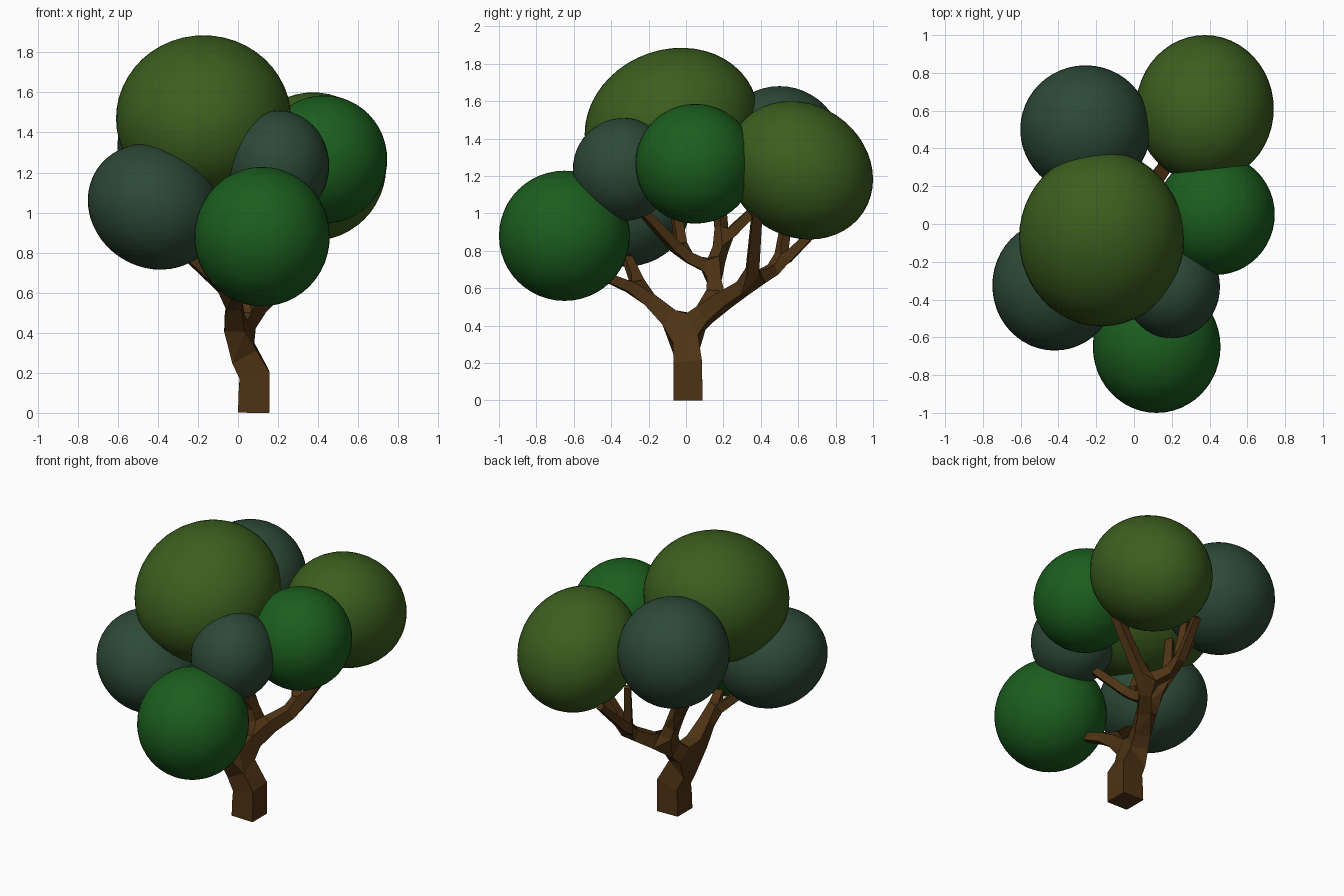
import bpy, bmesh, math
from mathutils import Matrix, Vector

if "Cube" in bpy.data.objects:
    bpy.data.objects.remove(bpy.data.objects["Cube"])


def material(name, rgb):
    m = bpy.data.materials.new(name)
    m.diffuse_color = (*rgb, 1)
    m.use_nodes = True
    m.node_tree.nodes["Principled BSDF"].inputs["Base Color"].default_value = m.diffuse_color
    return m


olive = material("olive_leaf", (0.045, 0.112, 0.013))
teal = material("teal_leaf", (0.026, 0.067, 0.038))
green = material("green_leaf", (0.011, 0.112, 0.013))
bark = material("bark", (0.075, 0.033, 0.007))


def foliage(name, mat, centre, radii, xz=0.0, yz=0.0):
    """Smooth ellipsoid with given half extents, leaned by xz / yz shares."""
    rx, ry, rz = radii
    rest = math.sqrt(1 - xz * xz - yz * yz)
    shape = Matrix(((rx, 0, 0, 0), (0, ry, 0, 0),
                    (rz * xz, rz * yz, rz * rest, 0), (0, 0, 0, 1)))
    bm = bmesh.new()
    bmesh.ops.create_uvsphere(bm, u_segments=48, v_segments=24, radius=1,
                              matrix=Matrix.Translation(centre) @ shape)
    for f in bm.faces:
        f.smooth = True
    me = bpy.data.meshes.new(name)
    bm.to_mesh(me)
    bm.free()
    me.materials.append(mat)
    bpy.context.collection.objects.link(bpy.data.objects.new(name, me))


# Foliage balls
foliage("crown_foliage", olive, (-0.172, -0.077, 1.47), (0.437, 0.465, 0.415), yz=0.11)
foliage("back_right_foliage", olive, (0.375, 0.61, 1.23), (0.365, 0.39, 0.37), yz=-0.13)
foliage("right_foliage", green, (0.43, 0.05, 1.265), (0.315, 0.32, 0.32))
foliage("front_foliage", green, (0.12, -0.65, 0.88), (0.338, 0.35, 0.348))
foliage("front_right_foliage", teal, (0.2, -0.333, 1.235), (0.255, 0.272, 0.275))
foliage("front_left_foliage", teal, (-0.42, -0.325, 1.03), (0.33, 0.345, 0.315), xz=-0.1)
foliage("back_left_foliage", teal, (-0.257, 0.5, 1.335), (0.345, 0.34, 0.345))

# Trunk and branches: node -> (parent, position, half thickness), skinned square
nodes = {
    "base": (None, (0.078, 0.01, 0), 0.078),
    "knee": ("base", (0.082, 0.01, 0.19), 0.076),
    "crotch": ("knee", (-0.015, -0.01, 0.37), 0.062),
    # front limb
    "front": ("crotch", (-0.02, -0.24, 0.58), 0.032),
    "front_tip": ("front", (0.06, -0.5, 0.69), 0.02),
    "front_left_tip": ("front", (-0.27, -0.33, 0.8), 0.02),
    # back limb
    "back": ("crotch", (0.05, 0.15, 0.5), 0.045),
    "back_fork": ("back", (0.2, 0.35, 0.63), 0.034),
    "back_right_tip": ("back_fork", (0.46, 0.38, 1.0), 0.026),
    "back_outer": ("back_fork", (0.08, 0.5, 0.72), 0.028),
    "back_outer_tip": ("back_outer", (0.12, 0.74, 0.96), 0.02),
    "back_left_tip": ("back_outer", (0.05, 0.55, 1.04), 0.02),
    # middle limb
    "middle": ("back", (-0.03, 0.15, 0.7), 0.034),
    "middle_front": ("middle", (0.0, -0.02, 0.78), 0.028),
    "middle_right_tip": ("middle_front", (0.13, -0.24, 1.02), 0.022),
    "crown_tip": ("middle_front", (-0.15, -0.07, 1.12), 0.022),
    "middle_back": ("middle", (-0.1, 0.2, 0.86), 0.03),
    "crown_back_tip": ("middle_back", (-0.15, 0.16, 1.15), 0.022),
    "middle_left_tip": ("middle_back", (-0.13, 0.4, 1.05), 0.022),
}
names = list(nodes)
verts = [nodes[n][1] for n in names]
edges = [(names.index(nodes[n][0]), i) for i, n in enumerate(names) if nodes[n][0]]
me = bpy.data.meshes.new("trunk_and_branches")
me.from_pydata(verts, edges, [])
me.materials.append(bark)
trunk = bpy.data.objects.new("trunk_and_branches", me)
bpy.context.collection.objects.link(trunk)
skin = trunk.modifiers.new("Skin", "SKIN")
skin.use_smooth_shade = False
for i, n in enumerate(names):
    v = me.skin_vertices[0].data[i]
    v.radius = (nodes[n][2],) * 2
    v.use_root = i == 0
